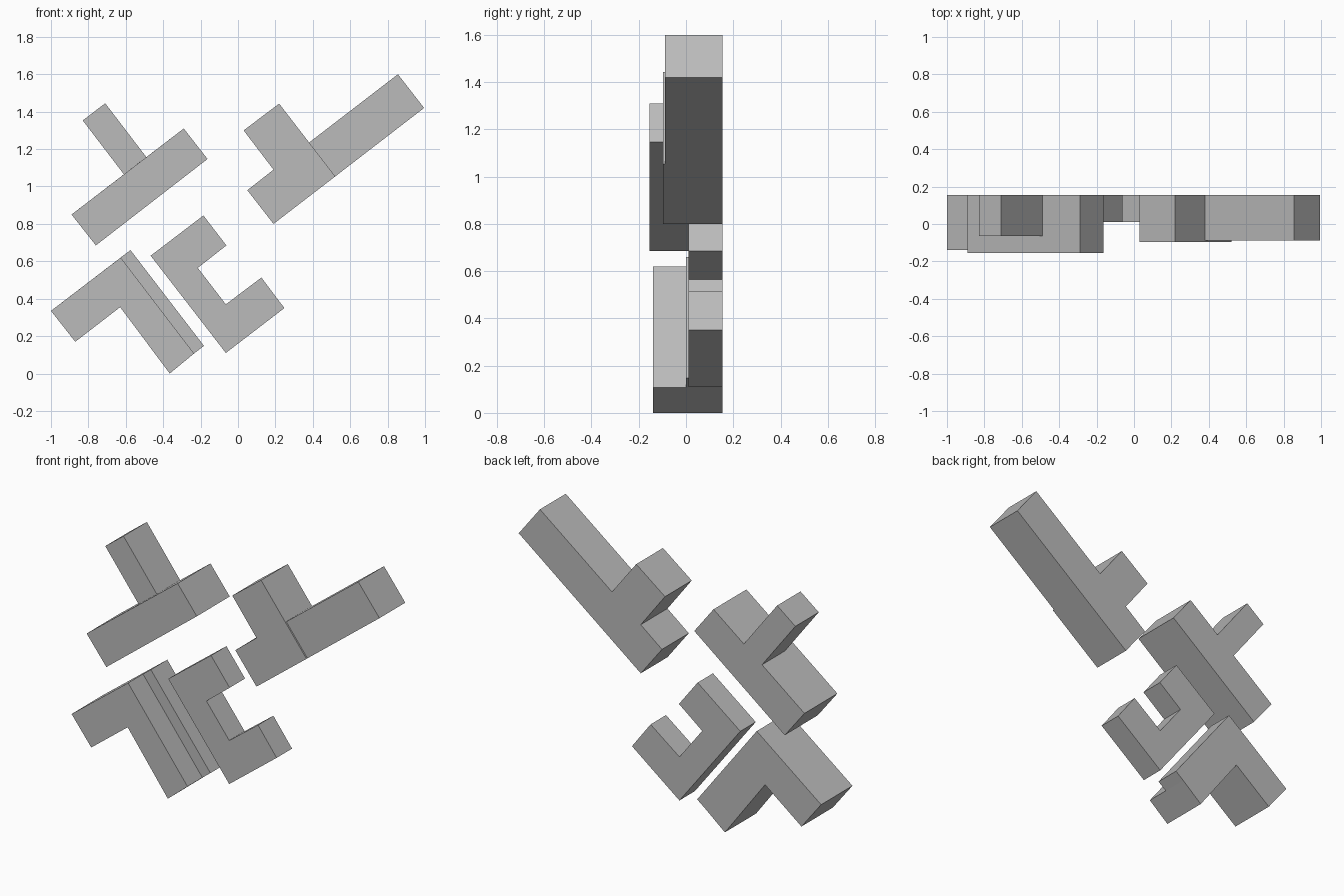
import bpy
import bmesh

BACK = 0.155

cube = bpy.data.objects.get("Cube")
if cube:
    bpy.data.objects.remove(cube, do_unlink=True)

grey = bpy.data.materials.new("plain grey")
grey.use_nodes = True
grey.diffuse_color = (0.5, 0.5, 0.5, 1)
grey.node_tree.nodes["Principled BSDF"].inputs["Base Color"].default_value = (0.5, 0.5, 0.5, 1)


def extrude(bm, face, y):
    """Extrude a face along y until its new copy lies at the given depth."""
    geom = bmesh.ops.extrude_face_region(bm, geom=[face] if not isinstance(face, list) else face)["geom"]
    for v in geom:
        if isinstance(v, bmesh.types.BMVert):
            v.co.y = y


def block(name, front, outline, raised=None, raised_front=None):
    """Solid block from an outline, with an optional part standing further forward."""
    bm = bmesh.new()
    cache = {}

    def face(points):
        for p in points:
            if p not in cache:
                cache[p] = bm.verts.new((p[0], front, p[1]))
        return bm.faces.new([cache[p] for p in points])

    faces = [face(outline)]
    if raised:
        faces.append(face(raised))
    extrude(bm, faces, BACK)
    if raised:
        extrude(bm, faces[1], raised_front)
    bmesh.ops.recalc_face_normals(bm, faces=bm.faces)
    bmesh.ops.dissolve_limit(bm, angle_limit=0.02, verts=bm.verts, edges=bm.edges)
    mesh = bpy.data.meshes.new(name)
    bm.to_mesh(mesh)
    bm.free()
    mesh.materials.append(grey)
    obj = bpy.data.objects.new(name, mesh)
    bpy.context.collection.objects.link(obj)


# Upper left: short stem on a deeper bar
block("t_block", -0.065,
      [(-0.83, 1.353), (-0.71, 1.445), (-0.49, 1.157), (-0.61, 1.065)],
      [(-0.89, 0.85), (-0.61, 1.065), (-0.49, 1.157), (-0.29, 1.31), (-0.163, 1.147), (-0.76, 0.685)],
      -0.155)

# Upper right: long arm with a slightly raised hooked end
block("long_arm_block", -0.088,
      [(0.38, 1.235), (0.855, 1.6), (0.995, 1.42), (0.52, 1.054)],
      [(0.05, 0.98), (0.19, 1.09), (0.03, 1.3), (0.22, 1.443), (0.38, 1.235), (0.52, 1.054), (0.19, 0.8)],
      -0.097)

# Lower left: corner shape with a thin recessed strip along its side
block("corner_block", 0.0,
      [(-0.627, 0.62), (-0.575, 0.66), (-0.182, 0.148), (-0.235, 0.107)],
      [(-1.0, 0.335), (-0.627, 0.62), (-0.235, 0.107), (-0.365, 0.0), (-0.63, 0.355), (-0.87, 0.17)],
      -0.14)

# Lower middle: open bracket, shallow
block("bracket_block", 0.01,
      [(-0.467, 0.63), (-0.185, 0.845), (-0.062, 0.685), (-0.215, 0.565),
       (-0.065, 0.37), (0.125, 0.513), (0.248, 0.35), (-0.065, 0.11)])
